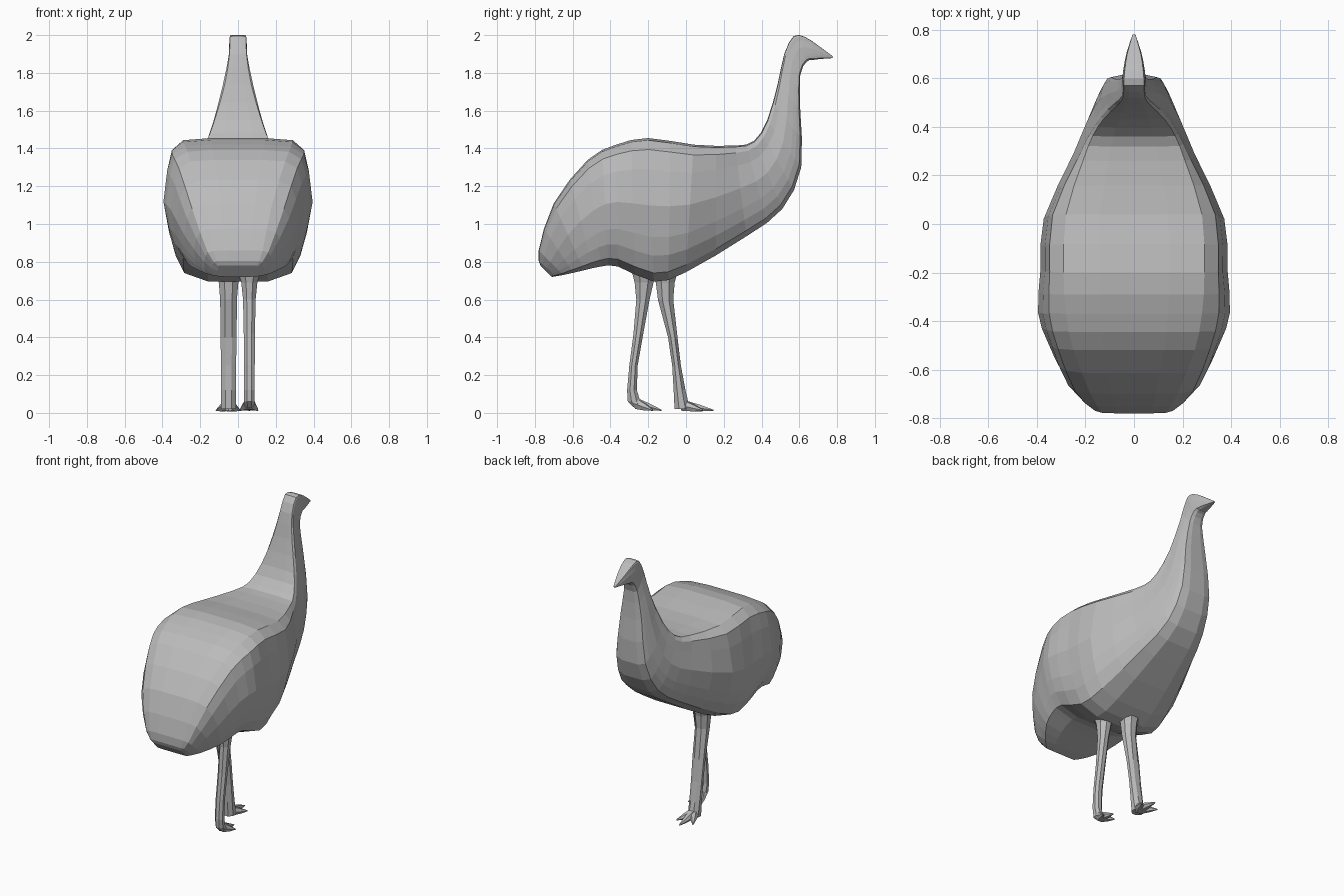
import bpy
import bmesh
import math
from mathutils import Vector

cube = bpy.data.objects.get("Cube")
if cube:
    bpy.data.objects.remove(cube, do_unlink=True)

grey = bpy.data.materials.new("plain grey")
grey.use_nodes = True
colour = (0.5, 0.5, 0.5, 1)
grey.diffuse_color = colour
grey.node_tree.nodes["Principled BSDF"].inputs["Base Color"].default_value = colour


def loft(name, rings):
    """Skin a list of closed rings and cap both ends."""
    bm = bmesh.new()
    loops = [[bm.verts.new(p) for p in ring] for ring in rings]
    for a, b in zip(loops, loops[1:]):
        for i in range(len(a)):
            j = (i + 1) % len(a)
            bm.faces.new((a[i], a[j], b[j], b[i]))
    bm.faces.new(loops[0][::-1])
    bm.faces.new(loops[-1])
    bmesh.ops.recalc_face_normals(bm, faces=bm.faces)
    mesh = bpy.data.meshes.new(name)
    bm.to_mesh(mesh)
    bm.free()
    mesh.materials.append(grey)
    obj = bpy.data.objects.new(name, mesh)
    bpy.context.collection.objects.link(obj)
    return obj


def smooth_steps(rows, steps):
    """Insert curved in-between rows."""
    result = []
    last = len(rows) - 1
    for i in range(last):
        p0, p1 = rows[max(i - 1, 0)], rows[i]
        p2, p3 = rows[i + 1], rows[min(i + 2, last)]
        for s in range(steps):
            t = s / steps
            result.append([
                b + t * (c - a) / 2
                + t * t * (a - 2.5 * b + 2 * c - d / 2)
                + t ** 3 * (3 * (b - c) + d - a) / 2
                for a, b, c, d in zip(p0, p1, p2, p3)])
    result.append(rows[last])
    return result


def body_ring(row):
    """Boxy rounded section between a back point and a belly point."""
    top_y, top_z, low_y, low_z, back, side, belly = row
    half = [
        (back * 0.5, 1),
        (back, 0.985),
        (back * 0.4 + side * 0.6, 0.92),
        (side * 0.95, 0.78),
        (side, 0.53),
        (side * 0.72 + belly * 0.28, 0.31),
        (side * 0.45 + belly * 0.55, 0.18),
        (belly, 0.06),
        (belly * 0.55, 0),
    ]
    outline = half + [(-x, f) for x, f in reversed(half)]
    return [(x, low_y + f * (top_y - low_y), low_z + f * (top_z - low_z))
            for x, f in outline]


# Body, neck, head and beak: back y, z, belly y, z, then three half widths
stations = [
    (-.77, .78, -.71, .72, .1, .11, .11),
    (-.78, .86, -.65, .73, .13, .18, .17),
    (-.70, 1.11, -.54, .755, .18, .285, .25),
    (-.52, 1.34, -.45, .775, .25, .355, .28),
    (-.37, 1.42, -.36, .775, .28, .395, .29),
    (-.2, 1.455, -.17, .695, .29, .385, .285),
    (.04, 1.42, 0, .745, .28, .372, .26),
    (.26, 1.415, .32, .935, .21, .25, .185),
    (.36, 1.44, .51, 1.08, .17, .19, .14),
    (.43, 1.55, .61, 1.3, .125, .14, .11),
    (.485, 1.74, .605, 1.6, .07, .09, .08),
    (.52, 1.9, .605, 1.79, .045, .052, .05),
    (.57, 1.995, .64, 1.86, .042, .048, .042),
    (.63, 1.99, .67, 1.868, .038, .042, .036),
    (.7, 1.945, .715, 1.874, .028, .03, .025),
    (.78, 1.885, .775, 1.878, .006, .007, .006),
]
loft("body", [body_ring(r) for r in smooth_steps(stations, 2)])


def leg(name, rows, sides=8):
    """Tapered leg from centre x, y, z and the two radii."""
    loft(name, [[(x + rx * math.cos(math.tau * (i + .5) / sides),
                  y + ry * math.sin(math.tau * (i + .5) / sides), z)
                 for i in range(sides)] for x, y, z, rx, ry in rows])


def toe(name, start, end, radius):
    """Flattened toe narrowing to a point."""
    start, end = Vector(start), Vector(end)
    forward = end - start
    across = Vector((forward.y, -forward.x, 0)).normalized()
    rings = []
    for f, r in ((0, 1), (.55, .6), (1, .1)):
        c = start.lerp(end, f)
        rings.append([c + across * (math.cos(math.tau * i / 6) * radius * r)
                      + Vector((0, 0, math.sin(math.tau * i / 6) * radius * r))
                      for i in range(6)])
    loft(name, rings)


# Legs in mid stride
leg("right_leg", [
    (-.05, -.11, .78, .08, .08),
    (-.05, -.11, .69, .056, .054),
    (-.05, -.108, .6, .048, .044),
    (-.05, -.07, .4, .046, .027),
    (-.05, -.05, .25, .043, .025),
    (-.05, -.034, .12, .042, .034),
    (-.05, -.02, .02, .042, .044),
])
leg("left_leg", [
    (.06, -.22, .78, .075, .08),
    (.06, -.222, .69, .046, .054),
    (.06, -.228, .6, .036, .038),
    (.06, -.252, .42, .032, .028),
    (.06, -.278, .25, .031, .024),
    (.06, -.286, .12, .031, .028),
    (.06, -.275, .06, .03, .036),
    (.06, -.24, .025, .026, .034),
])

# Three splayed toes on each foot
for side, ankle, reach in (("right", (-.05, -.015, .04), .16),
                           ("left", (.06, -.26, .05), .13)):
    for label, spread, scale in (("outer", -.065, .65), ("middle", 0, 1),
                                 ("inner", .06, .65)):
        x, y, z = ankle
        if side == "left":
            spread *= .75
        toe(f"{side}_{label}_toe", ankle,
            (x + spread, y + reach * scale, .014), .034)
